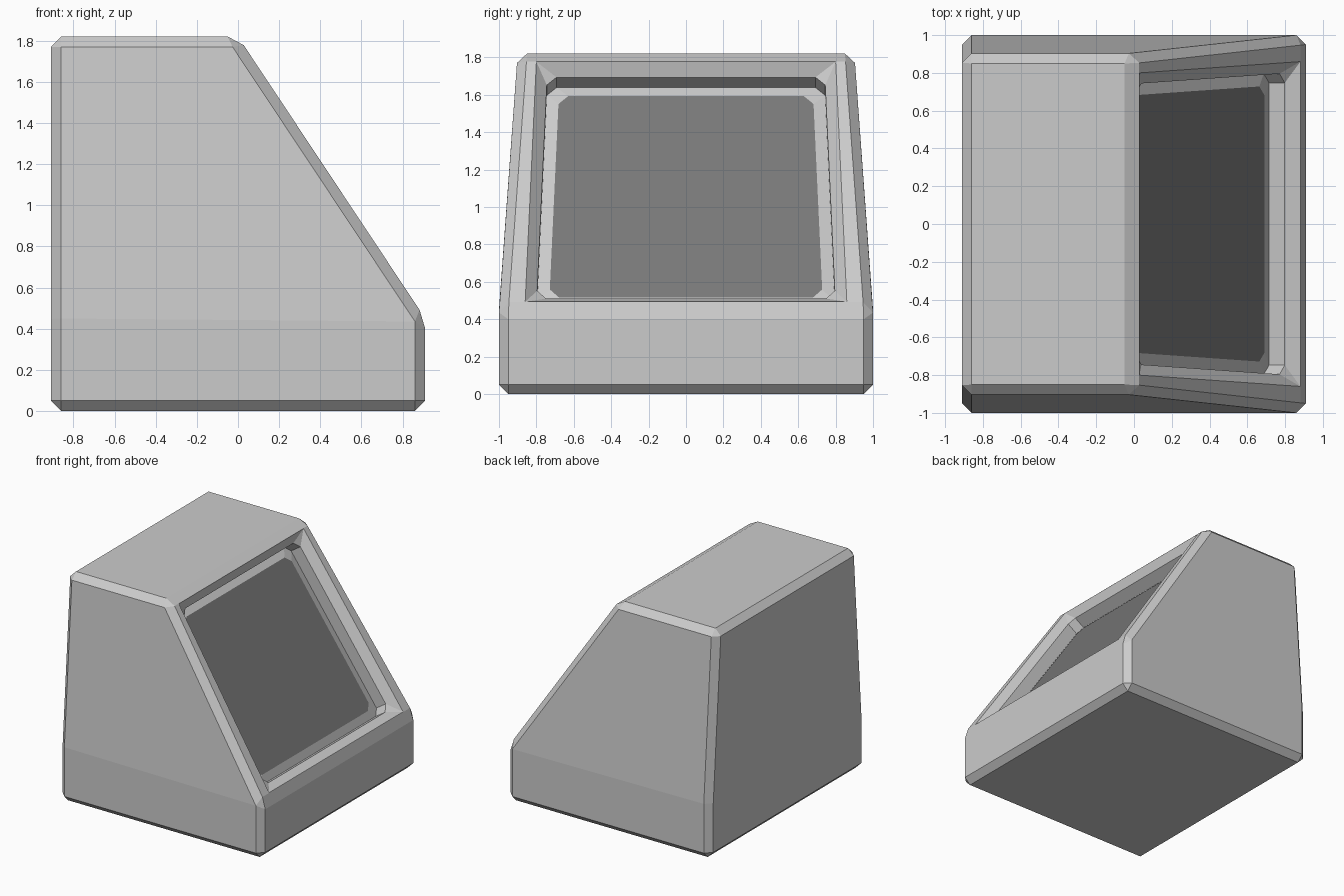
import bpy, bmesh, math
from mathutils import Vector

cube = bpy.data.objects.get("Cube")
if cube:
    bpy.data.objects.remove(cube)


def material(name, value):
    m = bpy.data.materials.new(name)
    m.use_nodes = True
    colour = (value, value, value, 1)
    m.diffuse_color = colour
    m.node_tree.nodes["Principled BSDF"].inputs["Base Color"].default_value = colour
    return m


bm = bmesh.new()


def add_face(verts, mat=0):
    """Make a face, skipping repeated corners."""
    unique = list(dict.fromkeys(verts))
    if len(unique) > 2:
        bm.faces.new(unique).material_index = mat


# Wedge body: side profile as (x, z), narrowing above the shoulder
SHOULDER, TOP, HALF = 0.45, 1.82, 0.91
profile = [(-HALF, 0), (HALF, 0), (HALF, SHOULDER), (0, TOP), (-HALF, TOP), (-HALF, SHOULDER)]


def half_width(z):
    return 1 - 0.1 * max(0, z - SHOULDER) / (TOP - SHOULDER)


sides = [[bm.verts.new((x, s * half_width(z), z)) for x, z in profile] for s in (-1, 1)]
for side in sides:
    add_face([side[i] for i in (0, 1, 2, 5)])
    add_face([side[i] for i in (5, 2, 3, 4)])
count = len(profile)
for i in range(count):
    j = (i + 1) % count
    add_face([sides[0][i], sides[0][j], sides[1][j], sides[1][i]])
bmesh.ops.recalc_face_normals(bm, faces=bm.faces)

# Chamfer every real corner
sharp = [e for e in bm.edges if e.calc_face_angle(0) > math.radians(20)]
bmesh.ops.bevel(bm, geom=sharp, offset=0.05, offset_type='OFFSET',
                segments=1, profile=0.5, affect='EDGES')

# Open the sloping face and keep its border
up = Vector((0 - HALF, 0, TOP - SHOULDER)).normalized()
normal = Vector((up.z, 0, -up.x))
slope = max(bm.faces, key=lambda f: (f.normal.dot(normal) > 0.999) * f.calc_area())
border = list(slope.verts)
low = min(border, key=lambda v: v.co.z).co
high = max(border, key=lambda v: v.co.z).co
base = Vector((low.x, 0, low.z))
length = (high - low).dot(up)
bm.faces.remove(slope)


def ring(inset, depth, cut):
    """Tapered rectangle on the slope, with cut corners."""
    bottom, top = inset + 0.002, length - inset - 0.002
    verts = []
    for sy, st in ((-1, -1), (1, -1), (1, 1), (-1, 1)):
        ends = [(0, cut), (cut, 0)] if sy * st > 0 else [(cut, 0), (0, cut)]
        for cy, ct in ends if cut else ends[:1]:
            t = (bottom if st < 0 else top) - st * ct
            y = sy * (0.86 - 0.06 * t / length - inset - cy)
            v = bm.verts.new(base + up * t - normal * depth + Vector((0, y, 0)))
            verts += [v] if cut else [v, v]
    return verts


# Screen recess: chamfered lip, straight wall, shallow raised bezel
rings = [ring(0, 0, 0), ring(0.06, 0.06, 0.05),
         ring(0.06, 0.16, 0.05), ring(0.125, 0.145, 0.05)]
outer = [min(border, key=lambda b: (b.co - v.co).length) for v in rings[0]]
rings.insert(0, outer)
for a, b in zip(rings, rings[1:]):
    for i in range(8):
        j = (i + 1) % 8
        add_face([a[i], a[j], b[j], b[i]])

# Dark screen
add_face(rings[-1], 1)
bmesh.ops.recalc_face_normals(bm, faces=bm.faces)

mesh = bpy.data.meshes.new("console_body")
bm.to_mesh(mesh)
bm.free()
mesh.materials.append(material("light grey casing", 0.6))
mesh.materials.append(material("dark grey screen", 0.19))
bpy.context.collection.objects.link(bpy.data.objects.new("console_body", mesh))
